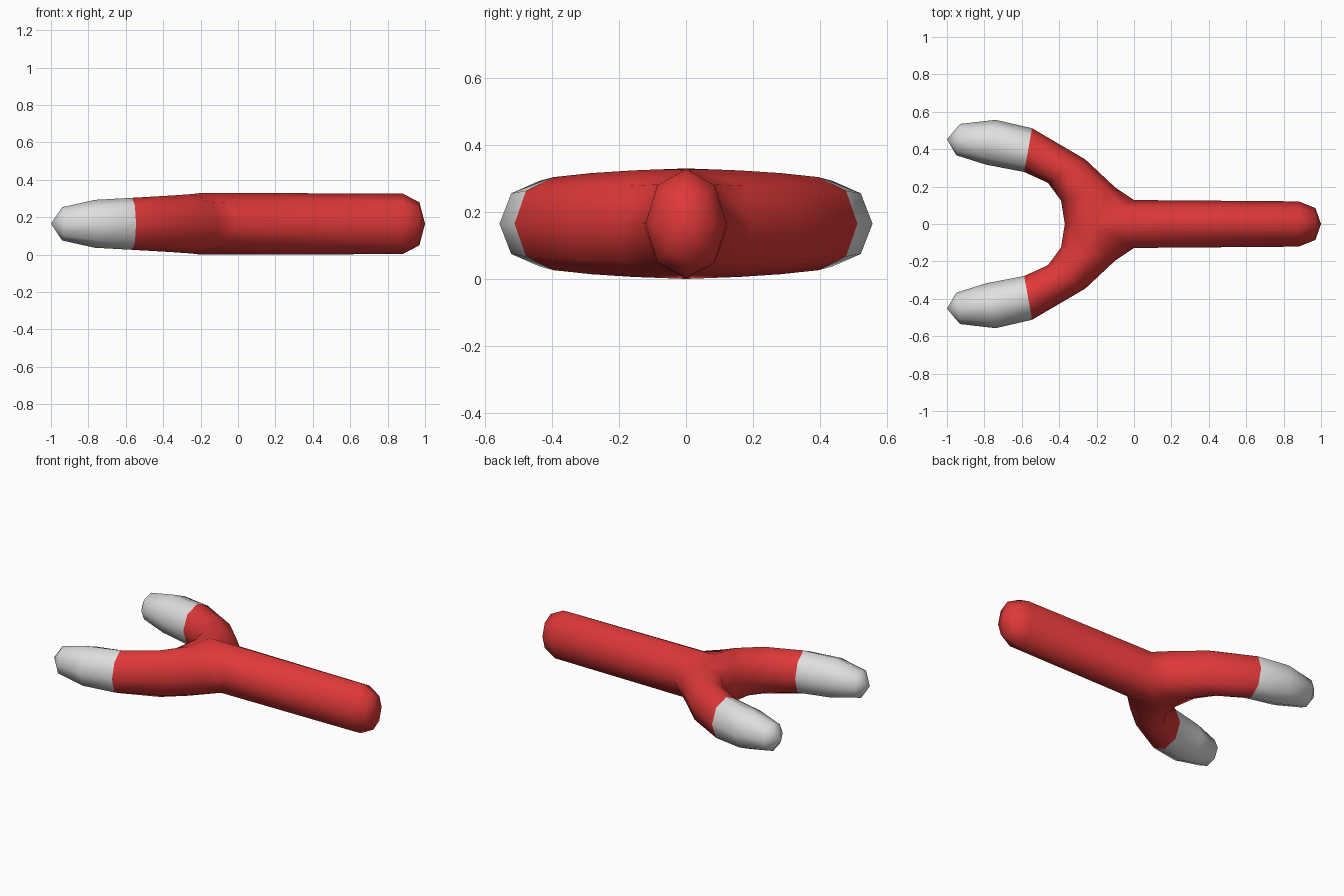
import bpy, bmesh, math
from mathutils import Vector

cube = bpy.data.objects.get("Cube")
if cube:
    bpy.data.objects.remove(cube, do_unlink=True)

MID = 0.165   # height of the centre line
SIDES = 8


def material(name, colour):
    m = bpy.data.materials.new(name)
    m.use_nodes = True
    m.diffuse_color = colour
    bsdf = m.node_tree.nodes["Principled BSDF"]
    bsdf.inputs["Base Color"].default_value = colour
    bsdf.inputs["Roughness"].default_value = 0.6
    return m


red = material("red", (0.74, 0.04, 0.04, 1))
white = material("white", (0.74, 0.74, 0.74, 1))

bm = bmesh.new()


def ring(outer, inner, half_height):
    """Eight-sided section through an outer and an inner point, starting at the top."""
    o, i = Vector((*outer, MID)), Vector((*inner, MID))
    centre, verts = (o + i) / 2, []
    for k in range(SIDES):
        a = 2 * math.pi * k / SIDES
        p = centre + (o - centre) * math.sin(a)
        p.z += half_height * math.cos(a)
        verts.append(bm.verts.new(p))
    return verts


def half_ring(x, half_width, half_height):
    """The +y half of a handle section, from top to bottom."""
    return [bm.verts.new((x, half_width * math.sin(math.pi * k / 4),
                          MID + half_height * math.cos(math.pi * k / 4))) for k in range(5)]


def bridge(a, b, closed, mat=0):
    n = len(a)
    for k in range(n if closed else n - 1):
        j = (k + 1) % n
        bm.faces.new((a[k], a[j], b[j], b[k])).material_index = mat


def fan(a, tip, closed, mat=0):
    n, t = len(a), bm.verts.new(tip)
    for k in range(n if closed else n - 1):
        bm.faces.new((a[k], a[(k + 1) % n], t)).material_index = mat


# Junction ring: outer half meets the handle, inner half lies in the crotch on y = 0
root = []
for k in range(SIDES):
    a = 2 * math.pi * k / SIDES
    s = math.sin(a)
    x = -0.20 + (0.20 if s > 0 else 0.17) * s
    root.append(bm.verts.new((x, max(0.0, 0.128 * s) if k % 4 else 0.0,
                              MID + 0.165 * math.cos(a))))

# Handle with rounded end
last = root[:5]
for section in ((0.88, 0.121, 0.162), (0.97, 0.085, 0.115)):
    new = half_ring(*section)
    bridge(last, new, False)
    last = new
fan(last, (1.0, 0, MID), False)

# Curved prong with white tip: outer point, inner point, half height, material
prong = (
    ((-0.10, 0.195), (-0.39, 0.125), 0.159, 0),
    ((-0.26, 0.345), (-0.46, 0.22), 0.151, 0),
    ((-0.545, 0.512), (-0.587, 0.278), 0.139, 0),
    ((-0.74, 0.557), (-0.79, 0.317), 0.128, 1),
    ((-0.93, 0.535), (-0.95, 0.367), 0.089, 1),
)
last = root
for outer, inner, height, mat in prong:
    new = ring(outer, inner, height)
    bridge(last, new, True, mat)
    last = new
fan(last, (-1.0, 0.453, MID), True, 1)

bmesh.ops.recalc_face_normals(bm, faces=bm.faces)
for f in bm.faces:
    f.smooth = True

mesh = bpy.data.meshes.new("forked_handle")
bm.to_mesh(mesh)
bm.free()
mesh.materials.append(red)
mesh.materials.append(white)
obj = bpy.data.objects.new("forked_handle", mesh)
bpy.context.collection.objects.link(obj)

# Mirror to make the second prong and the other half of the handle
mirror = obj.modifiers.new("Mirror", 'MIRROR')
mirror.use_axis = (False, True, False)
mirror.use_clip = True
mirror.merge_threshold = 0.001
